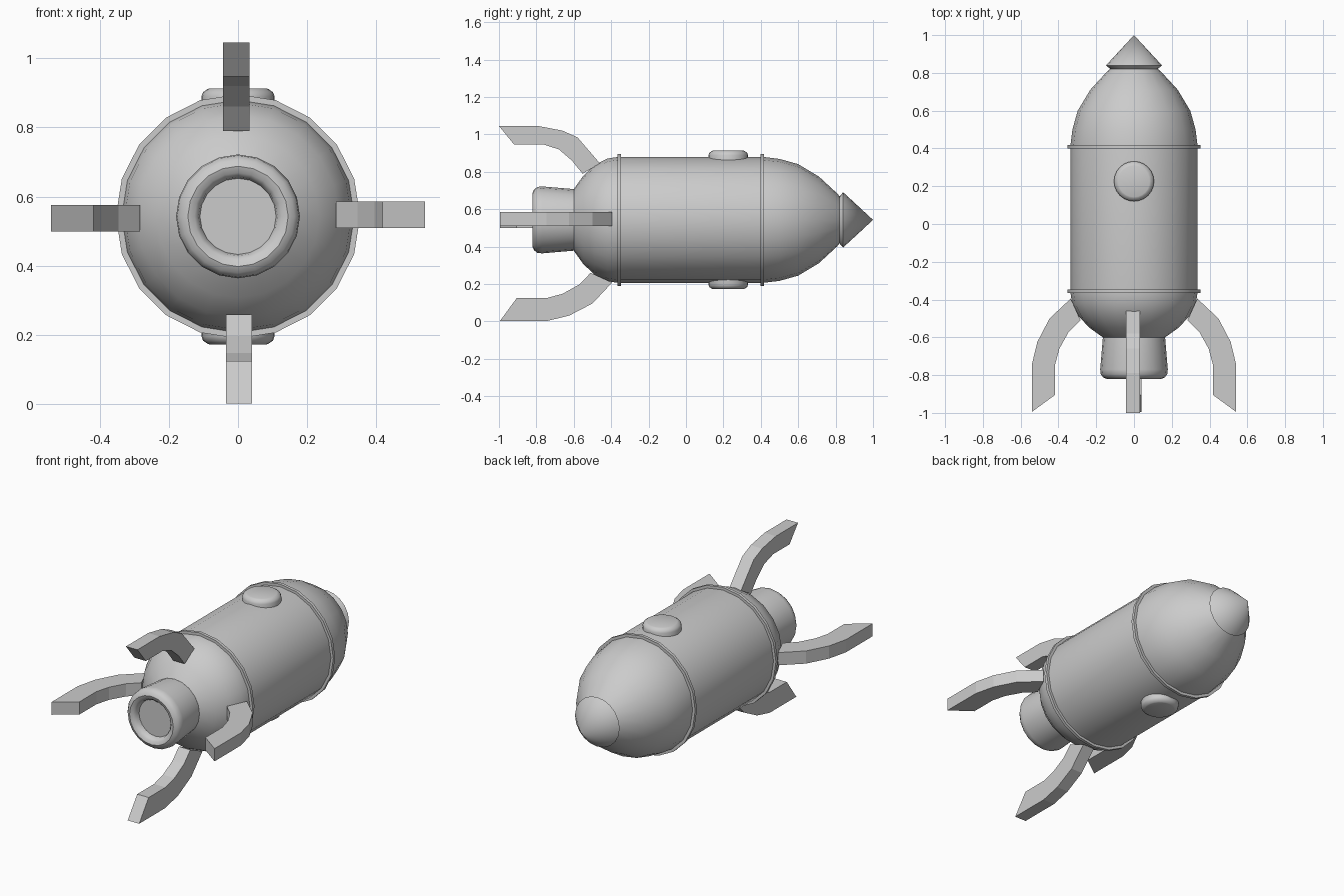
import bpy, bmesh, math
from mathutils import Matrix, Vector

cube = bpy.data.objects.get("Cube")
if cube:
    bpy.data.objects.remove(cube)

AXIS_Z = 0.543
RADIUS = 0.337

grey = bpy.data.materials.new("light grey")
grey.use_nodes = True
grey.diffuse_color = (0.6, 0.6, 0.6, 1)
grey.node_tree.nodes["Principled BSDF"].inputs["Base Color"].default_value = (0.6, 0.6, 0.6, 1)


def finish(name, bm, matrix, smooth=True):
    """Turn a bmesh into a named, shaded object."""
    bmesh.ops.remove_doubles(bm, verts=bm.verts, dist=0.0005)
    bmesh.ops.recalc_face_normals(bm, faces=bm.faces)
    bm.transform(matrix)
    mesh = bpy.data.meshes.new(name)
    bm.to_mesh(mesh)
    bm.free()
    mesh.materials.append(grey)
    obj = bpy.data.objects.new(name, mesh)
    bpy.context.collection.objects.link(obj)
    if smooth:
        bpy.ops.object.select_all(action="DESELECT")
        obj.select_set(True)
        bpy.context.view_layer.objects.active = obj
        bpy.ops.object.shade_smooth_by_angle(angle=math.radians(35))
    return obj


def lathe(name, profile, matrix, sides=20, closed=False):
    """Spin (height, radius) points around local z."""
    bm = bmesh.new()
    verts = [bm.verts.new((r, 0, h)) for h, r in profile]
    pairs = list(zip(verts, verts[1:]))
    if closed:
        pairs.append((verts[-1], verts[0]))
    edges = [bm.edges.new(p) for p in pairs]
    bmesh.ops.spin(bm, geom=verts + edges, cent=(0, 0, 0), axis=(0, 0, 1),
                   angle=math.tau, steps=sides)
    return finish(name, bm, matrix)


# Local z of the lathed hull parts runs along +y
along_hull = Matrix.Translation((0, 0, AXIS_Z)) @ Matrix.Rotation(-math.pi / 2, 4, "X")

# Hull with domed front and rounded tail
lathe("hull", [(-0.6, 0), (-0.6, 0.165), (-0.55, 0.235), (-0.49, 0.292), (-0.42, 0.328),
               (-0.36, RADIUS), (0.41, RADIUS), (0.5, 0.326), (0.6, 0.298), (0.71, 0.232),
               (0.81, 0.14), (0.825, 0.12), (0.825, 0)], along_hull)

# Nose cone
lathe("nose_cone", [(0.815, 0), (0.82, 0.125), (0.84, 0.148), (1.0, 0)], along_hull)

# Engine nozzle with rounded lip and recessed disc
lathe("nozzle", [(-0.58, 0.163), (-0.77, 0.179), (-0.795, 0.176), (-0.812, 0.163),
                 (-0.82, 0.145), (-0.814, 0.126), (-0.8, 0.114), (-0.78, 0.11),
                 (-0.78, 0)], along_hull)

# Raised bands around the hull
for name, y in (("front_band", 0.408), ("rear_band", -0.357)):
    lathe(name, [(y - 0.009, 0.32), (y - 0.009, 0.353), (y + 0.009, 0.353), (y + 0.009, 0.32)],
          along_hull, closed=True)

# Portholes above and below
for name, turn in (("top_porthole", 0), ("bottom_porthole", math.pi)):
    place = Matrix.Translation((0, 0.226, AXIS_Z)) @ Matrix.Rotation(turn, 4, "Y")
    lathe(name, [(0.3, 0.106), (0.346, 0.106), (0.359, 0.101), (0.368, 0.088), (0.37, 0.083),
                 (0.37, 0)], place, sides=24)

# Curved fins: (distance from axis, y) outlines given a thickness
WIDE = [(0.541, -0.995), (0.541, -0.745), (0.512, -0.625), (0.447, -0.5), (0.335, -0.395),
        (0.283, -0.51), (0.345, -0.57), (0.395, -0.66), (0.418, -0.745), (0.418, -0.905)]
SLIM = [(0.502, -1.0), (0.502, -0.79), (0.477, -0.66), (0.441, -0.58), (0.302, -0.46),
        (0.247, -0.553), (0.317, -0.61), (0.377, -0.68), (0.404, -0.765), (0.404, -0.92)]


def fin(name, outline, turn, shift, half=0.038):
    bm = bmesh.new()
    face = bm.faces.new([bm.verts.new((r, y, shift - half)) for r, y in outline])
    wall = bmesh.ops.extrude_face_region(bm, geom=[face])
    moved = [v for v in wall["geom"] if isinstance(v, bmesh.types.BMVert)]
    bmesh.ops.translate(bm, verts=moved, vec=Vector((0, 0, 2 * half)))
    place = Matrix.Translation((0, 0, AXIS_Z)) @ Matrix.Rotation(math.radians(turn), 4, "Y")
    finish(name, bm, place, smooth=False)


fin("left_fin", WIDE, 0, 0.005)
fin("bottom_fin", WIDE, 90, 0.003)
fin("right_fin", WIDE, 180, 0.005)
fin("top_fin", SLIM, 270, 0.005)
